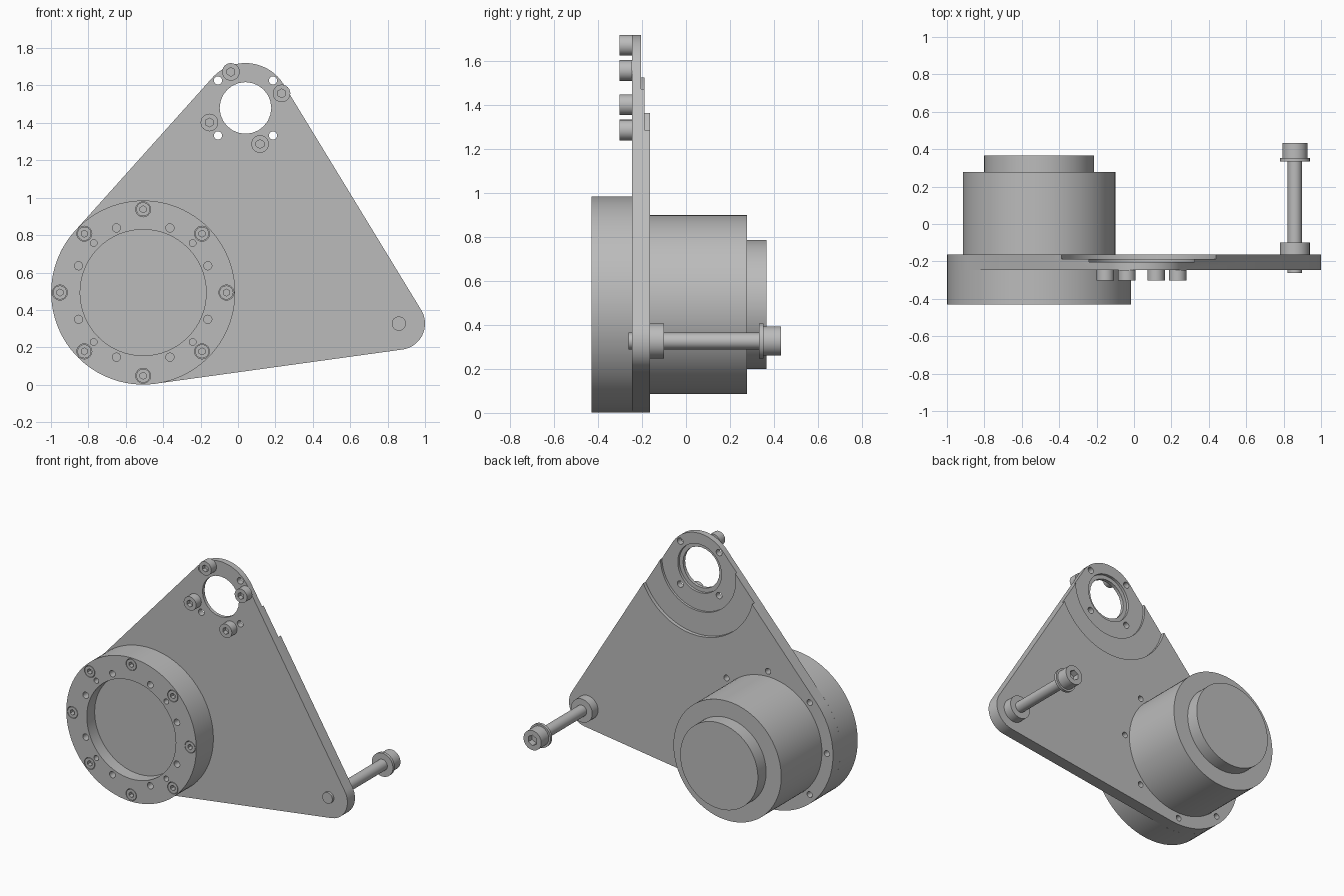
import bpy, bmesh
from math import sin, cos, pi, radians
from mathutils import Matrix, Vector
from mathutils.geometry import convex_hull_2d

if "Cube" in bpy.data.objects:
    bpy.data.objects.remove(bpy.data.objects["Cube"])

grey = bpy.data.materials.new("machined grey")
grey.use_nodes = True
grey.diffuse_color = (0.5, 0.5, 0.5, 1)
grey.node_tree.nodes["Principled BSDF"].inputs["Base Color"].default_value = grey.diffuse_color

MOTOR, BEARING, PIVOT = (-0.507, 0.493), (0.04, 1.48), (0.86, 0.327)
FRONT, BACK = -0.245, -0.163


def finish(name, bm):
    bmesh.ops.recalc_face_normals(bm, faces=bm.faces)
    mesh = bpy.data.meshes.new(name)
    bm.to_mesh(mesh)
    bm.free()
    mesh.materials.append(grey)
    obj = bpy.data.objects.new(name, mesh)
    bpy.context.collection.objects.link(obj)
    return obj


def add_cylinder(bm, center, r, y0, y1, sides=32):
    """Cylinder running front to back between y0 and y1."""
    place = Matrix.Translation((center[0], (y0 + y1) / 2, center[1])) @ Matrix.Rotation(pi / 2, 4, 'X')
    bmesh.ops.create_cone(bm, cap_ends=True, segments=sides, radius1=r, radius2=r,
                          depth=y1 - y0, matrix=place)


def cylinders(name, specs):
    bm = bmesh.new()
    for spec in specs:
        add_cylinder(bm, *spec)
    return finish(name, bm)


def cut(obj, specs):
    """Subtract cylinders from an object and bake the result."""
    cutter = cylinders("cutter", specs)
    cutter.hide_render = True
    mod = obj.modifiers.new("cut", 'BOOLEAN')
    mod.operation, mod.solver, mod.object = 'DIFFERENCE', 'EXACT', cutter
    graph = bpy.context.evaluated_depsgraph_get()
    baked = bpy.data.meshes.new_from_object(obj.evaluated_get(graph))
    obj.modifiers.clear()
    obj.data = baked
    bpy.data.objects.remove(cutter)


def around(center, radius, count, start):
    """Evenly spaced points on a circle, start in degrees."""
    angles = [radians(start) + 2 * pi * i / count for i in range(count)]
    return [(center[0] + radius * cos(a), center[1] + radius * sin(a)) for a in angles]


ring_bolts = around(MOTOR, 0.445, 8, 0)
bearing_bolts = around(BEARING, 0.208, 4, 22)
bearing_holes = around(BEARING, 0.208, 4, 45)

# Plate: outline wrapped round three bosses
points = [Vector(p) for c, r in ((MOTOR, 0.492), (BEARING, 0.24), (PIVOT, 0.14))
          for p in around(c, r, 64, 0)]
bm = bmesh.new()
outline = bm.faces.new([bm.verts.new((points[i].x, FRONT, points[i].y)) for i in convex_hull_2d(points)])
side = bmesh.ops.extrude_face_region(bm, geom=[outline])["geom"]
bmesh.ops.translate(bm, vec=(0, BACK - FRONT, 0), verts=[v for v in side if isinstance(v, bmesh.types.BMVert)])
plate = finish("plate", bm)

# Stepped pockets on the back, then the bearing bore and bolt holes
for r, floor in ((0.442, -0.188), (0.285, -0.204), (0.165, -0.222)):
    cut(plate, [(BEARING, r, floor, 0, 96)])
cut(plate, [(BEARING, 0.138, -0.4, 0, 24)]
    + [(p, 0.022, -0.4, 0, 16) for p in bearing_holes]
    + [(p, 0.02, -0.4, 0, 16) for p in ring_bolts])

# Front ring with shallow recess, counterbores and small holes
RING = -0.43
ring = cylinders("front_ring", [(MOTOR, 0.492, RING, FRONT, 96)])
cut(ring, [(MOTOR, 0.337, -0.6, RING + 0.085, 64)]
    + [(p, 0.04, -0.6, RING + 0.04, 24) for p in ring_bolts]
    + [(p, 0.022, -0.6, RING + 0.08, 16) for p in around(MOTOR, 0.374, 8, 22.5)]
    + [(p, 0.018, -0.6, RING + 0.08, 16) for p in around(MOTOR, 0.374, 4, 45)])


def socket_screws(name, spots, r, y0, y1):
    """Screw heads facing the front, with hexagonal sockets."""
    screws = cylinders(name, [(p, r, y0, y1, 24) for p in spots])
    cut(screws, [(p, r * 0.5, y0 - 0.1, y0 + 0.03, 6) for p in spots])
    return screws


socket_screws("ring_screws", ring_bolts, 0.037, RING, RING + 0.04)
socket_screws("bearing_screws", bearing_bolts, 0.047, -0.302, FRONT)

# Motor body and rear cap
cylinders("motor_body", [(MOTOR, 0.408, BACK, 0.277, 96)])
cylinders("motor_cap", [(MOTOR, 0.294, 0.277, 0.367, 96)])

# Pivot bolt with spacer and washer
cylinders("pivot_spacer", [(PIVOT, 0.08, BACK, -0.1, 48)])
cylinders("pivot_shaft", [(PIVOT, 0.038, -0.262, 0.34, 32)])
cylinders("pivot_washer", [(PIVOT, 0.08, 0.333, 0.352, 48)])
head = cylinders("pivot_bolt_head", [(PIVOT, 0.067, 0.352, 0.433, 48)])
cut(head, [(PIVOT, 0.036, 0.39, 0.6, 6)])

# Smooth round walls, keep edges sharp
bpy.ops.object.select_all(action='DESELECT')
for obj in bpy.context.collection.objects:
    if obj.type == 'MESH' and grey.name in obj.data.materials:
        obj.select_set(True)
        bpy.context.view_layer.objects.active = obj
bpy.ops.object.shade_smooth_by_angle(angle=radians(30))
